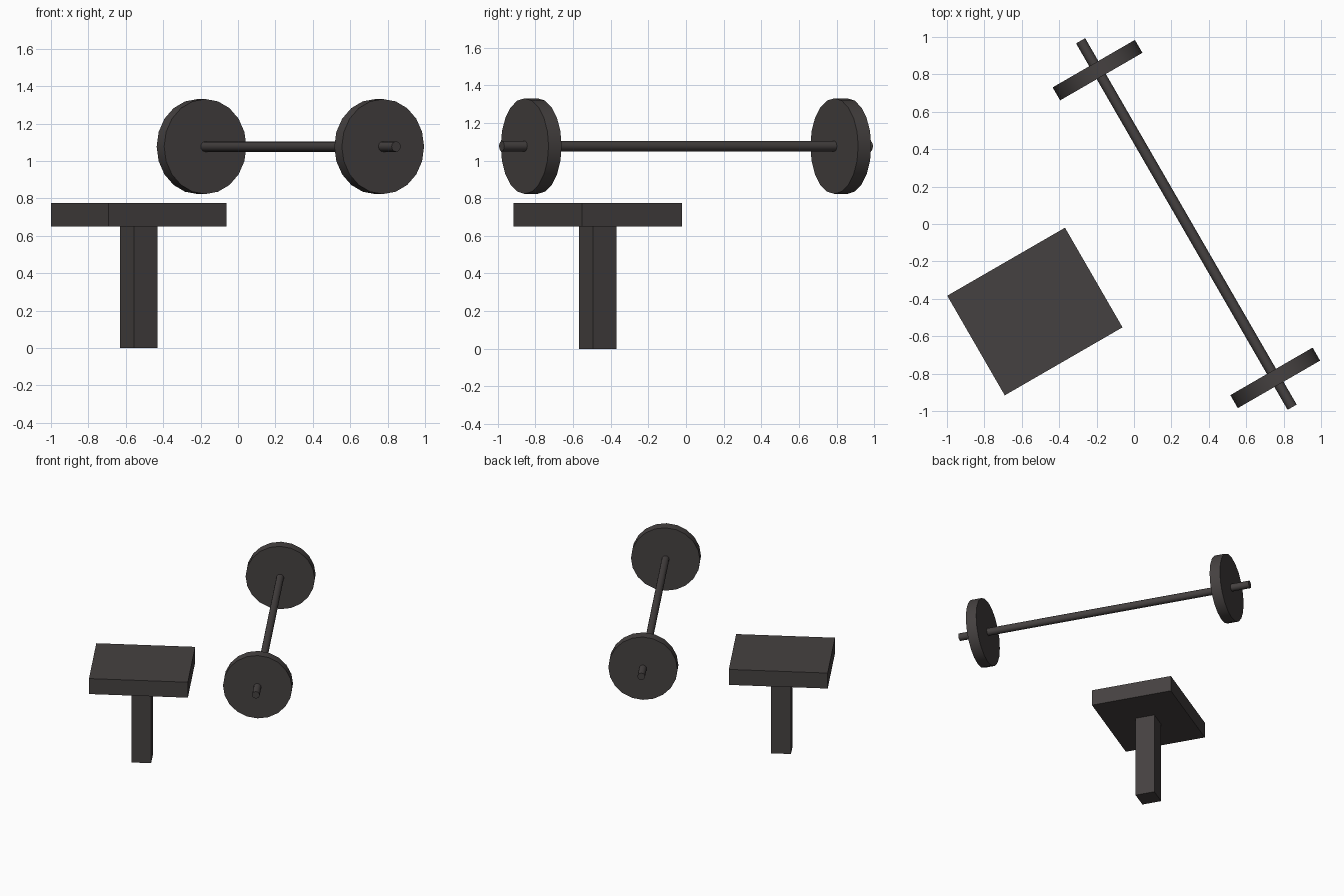
import bpy
from math import radians, pi
from mathutils import Matrix, Vector

cube = bpy.data.objects.get("Cube")
if cube:
    bpy.data.objects.remove(cube, do_unlink=True)

# Single dark warm grey finish
grey = bpy.data.materials.new("dark_grey")
colour = (0.06, 0.053, 0.052, 1)
grey.diffuse_color = colour
grey.use_nodes = True
grey.node_tree.nodes["Principled BSDF"].inputs["Base Color"].default_value = colour

TURN = radians(30)
SPIN = Matrix.Rotation(TURN, 3, "Z")
BAR_CENTRE = Vector((0.28, 0, 1.077))


def finish(name):
    obj = bpy.context.object
    obj.name = name
    obj.data.materials.append(grey)
    return obj


def box(name, size, centre):
    bpy.ops.mesh.primitive_cube_add(size=1, location=centre, rotation=(0, 0, TURN))
    obj = finish(name)
    obj.scale = size
    bpy.ops.object.transform_apply(location=False, rotation=False, scale=True)


def rod(name, sides, radius, length, along):
    # Cylinder lying along the turned bar axis
    bpy.ops.mesh.primitive_cylinder_add(
        vertices=sides, radius=radius, depth=length,
        location=BAR_CENTRE + SPIN @ Vector((0, along, 0)),
        rotation=(pi / 2, 0, TURN))
    finish(name)
    bpy.ops.object.shade_smooth_by_angle(angle=radians(30))


# Bench
box("bench_post", (0.146, 0.146, 0.65), (-0.53, -0.468, 0.325))
box("bench_seat", (0.727, 0.615, 0.125), (-0.53, -0.468, 0.7125))

# Barbell
rod("bar", 12, 0.028, 2.262, 0)
for side, along in (("front", -0.95), ("back", 0.95)):
    rod(side + "_weight_plate", 20, 0.254, 0.08, along)
